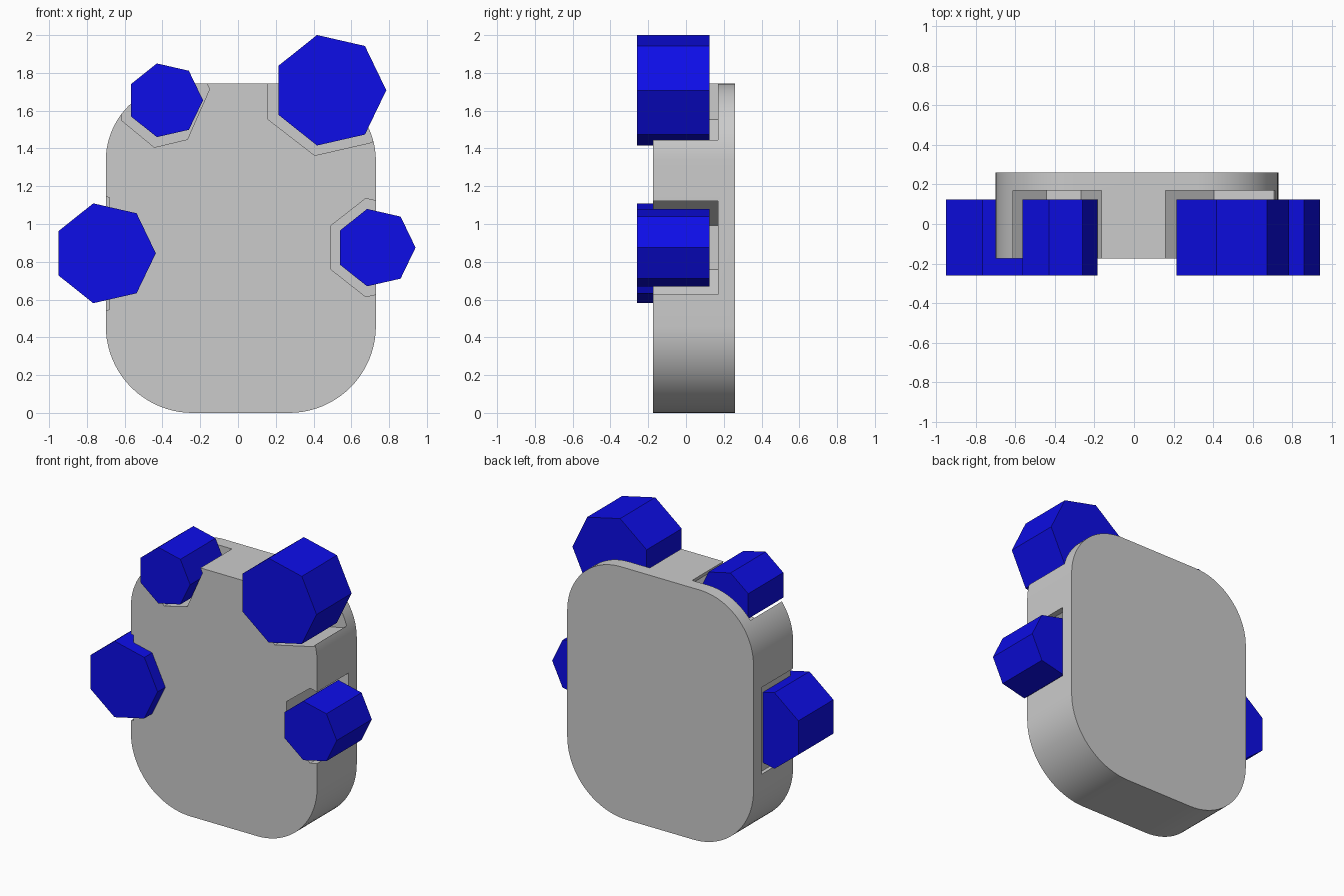
import bpy, bmesh
from math import sin, cos, pi, radians

if "Cube" in bpy.data.objects:
    bpy.data.objects.remove(bpy.data.objects["Cube"])


def prism(name, outline, y0, y1):
    """Extrude an (x, z) outline from y0 to y1."""
    bm = bmesh.new()
    face = bm.faces.new([bm.verts.new((x, y0, z)) for x, z in outline])
    ext = bmesh.ops.extrude_face_region(bm, geom=[face])["geom"]
    for v in ext:
        if isinstance(v, bmesh.types.BMVert):
            v.co.y = y1
    bmesh.ops.recalc_face_normals(bm, faces=bm.faces)
    mesh = bpy.data.meshes.new(name)
    bm.to_mesh(mesh)
    bm.free()
    obj = bpy.data.objects.new(name, mesh)
    bpy.context.collection.objects.link(obj)
    return obj


def rounded_rect(x0, x1, z0, z1, r_low, r_top, n=20):
    pts = []
    for i, (sx, sz) in enumerate([(1, 1), (-1, 1), (-1, -1), (1, -1)]):
        r = r_top if sz > 0 else r_low
        cx = x1 - r if sx > 0 else x0 + r
        cz = z1 - r if sz > 0 else z0 + r
        for k in range(n + 1):
            a = (i + k / n) * pi / 2
            pts.append((cx + r * cos(a), cz + r * sin(a)))
    return pts


# Thick rounded body
body = prism("body", rounded_rect(-0.70, 0.73, 0, 1.745, 0.46, 0.41), -0.175, 0.26)

# Pockets cut into the front, one around each peg
pockets = [
    [(-0.613, 1.546), (-0.443, 1.406), (-0.268, 1.448), (-0.151, 1.713),
     (-0.25, 1.93), (-0.613, 1.93)],
    [(0.159, 1.554), (0.406, 1.363), (0.708, 1.432), (0.86, 1.75),
     (0.75, 2.0), (0.159, 2.0)],
    [(0.493, 0.759), (0.676, 0.615), (0.88, 0.66), (0.98, 0.875),
     (0.88, 1.09), (0.676, 1.135), (0.493, 0.992)],
    [(-0.9, 0.5), (-0.68, 0.547), (-0.68, 1.14), (-0.9, 1.19)],
]
for i, outline in enumerate(pockets):
    cutter = prism(f"pocket_cutter_{i}", outline, -0.5, 0.17)
    cutter.hide_render = True
    bpy.context.view_layer.objects.active = body
    mod = body.modifiers.new("pocket", 'BOOLEAN')
    mod.operation = 'DIFFERENCE'
    mod.solver = 'EXACT'
    mod.object = cutter
    bpy.ops.object.modifier_apply(modifier=mod.name)
    bpy.data.objects.remove(cutter)

bpy.ops.object.select_all(action='DESELECT')
body.select_set(True)
bpy.context.view_layer.objects.active = body
bpy.ops.object.shade_smooth_by_angle(angle=radians(30))

# Seven-sided blue pegs: centre x, centre z, radius
blue = bpy.data.materials.new("blue")
blue.diffuse_color = (0.004, 0.004, 0.8, 1)
blue.use_nodes = True
blue.node_tree.nodes["Principled BSDF"].inputs["Base Color"].default_value = blue.diffuse_color
pegs = {
    "peg_top_left": (-0.385, 1.655, 0.20),
    "peg_top_right": (0.485, 1.708, 0.30),
    "peg_left": (-0.706, 0.845, 0.271),
    "peg_right": (0.73, 0.875, 0.21),
}
for name, (cx, cz, r) in pegs.items():
    ring = [(cx + r * cos(k * 2 * pi / 7), cz + r * sin(k * 2 * pi / 7)) for k in range(7)]
    peg = prism(name, ring, -0.26, 0.125)
    peg.data.materials.append(blue)
